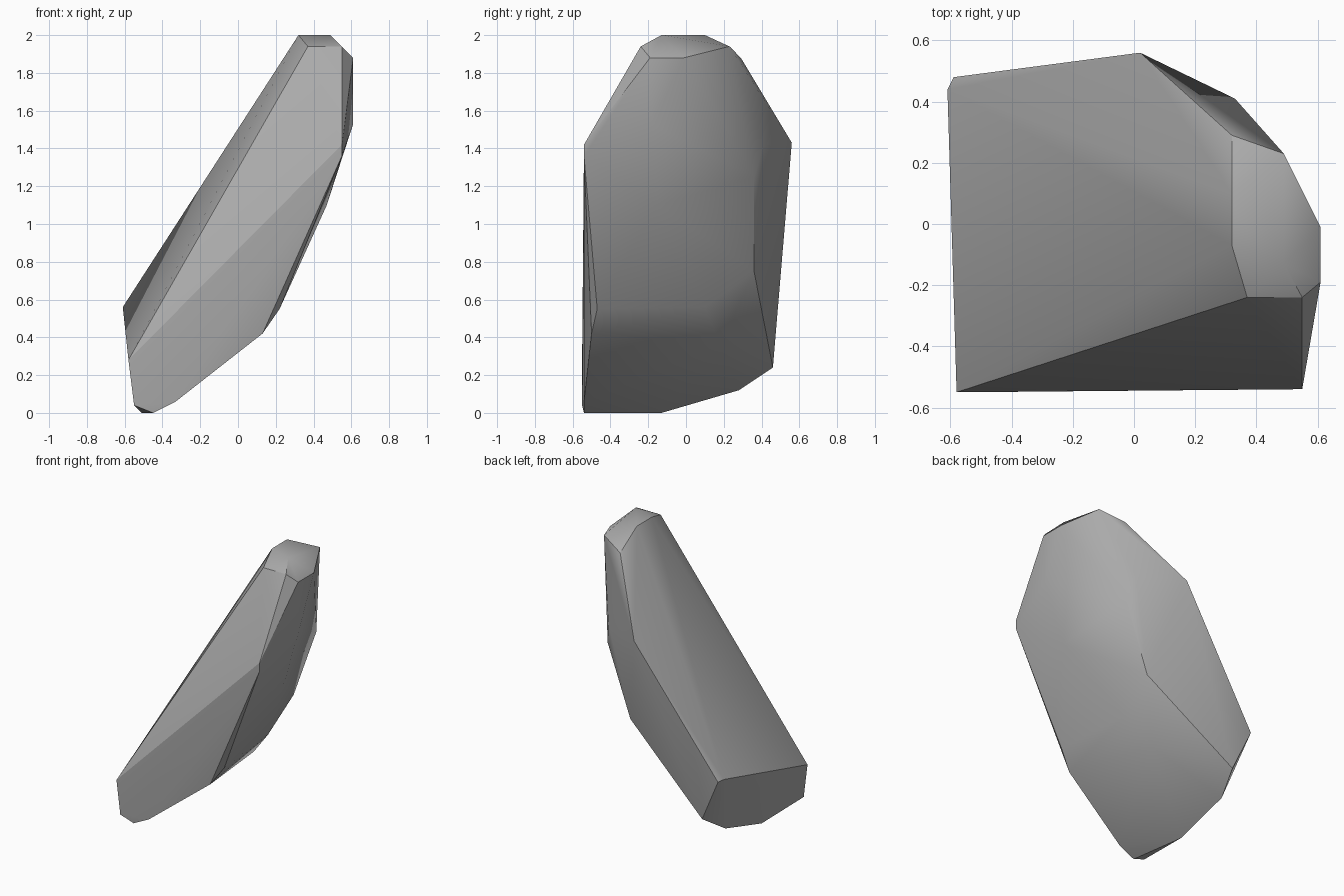
import bpy
import bmesh
import math

default_cube = bpy.data.objects.get("Cube")
if default_cube:
    bpy.data.objects.remove(default_cube, do_unlink=True)


def make_material(name, colour):
    material = bpy.data.materials.new(name)
    material.use_nodes = True
    material.diffuse_color = colour
    shader = next(n for n in material.node_tree.nodes if n.type == 'BSDF_PRINCIPLED')
    shader.inputs["Base Color"].default_value = colour
    shader.inputs["Roughness"].default_value = 0.9
    return material


# Chipped crown at the tip of the leaning slab
crown = [
    (.32, -.07, 2), (.32, .1, 2), (.49, -.13, 2),
    (.37, -.24, 1.94), (.55, -.24, 1.94), (.49, .23, 1.94),
    (.61, -.19, 1.88), (.61, -.01, 1.88), (.32, .29, 1.88),
]

# Shoulders where the slab is widest
shoulders = [
    (.61, -.18, 1.53), (.55, -.54, 1.42), (.55, -.54, 1.36),
    (.02, .56, 1.43), (.33, .41, 1.42), (.37, .36, 1.25),
]

# Rounded underside of the overhang
underside = [
    (.47, -.15, 1.1), (.25, -.23, .72), (.19, .36, .75),
    (.22, -.47, .55), (.13, -.5, .42), (.17, .1, .56), (0, .18, .36),
]

# Blunt foot resting on the ground
foot = [
    (-.61, .44, .56), (-.59, .48, .55), (-.45, .46, .24),
    (-.58, -.55, .28), (-.55, -.55, .04), (-.45, -.54, 0),
    (-.33, -.54, .06), (-.51, -.13, 0), (-.51, .28, .12),
]


def build_rock(name, points, material):
    """Wrap the corner points in a convex shell."""
    bm = bmesh.new()
    for point in points:
        bm.verts.new(point)
    result = bmesh.ops.convex_hull(bm, input=bm.verts[:])
    leftover = {v for v in result["geom_interior"] + result["geom_unused"]
                if isinstance(v, bmesh.types.BMVert)}
    bmesh.ops.delete(bm, geom=list(leftover), context='VERTS')
    bmesh.ops.recalc_face_normals(bm, faces=bm.faces[:])
    mesh = bpy.data.meshes.new(name)
    bm.to_mesh(mesh)
    bm.free()
    mesh.materials.append(material)
    rock = bpy.data.objects.new(name, mesh)
    bpy.context.collection.objects.link(rock)
    return rock


stone = make_material("stone grey", (.4, .4, .4, 1))
rock = build_rock("leaning_rock", crown + shoulders + underside + foot, stone)

# Soft facets with crisp main edges
bpy.ops.object.select_all(action='DESELECT')
rock.select_set(True)
bpy.context.view_layer.objects.active = rock
bpy.ops.object.shade_smooth_by_angle(angle=math.radians(30))
